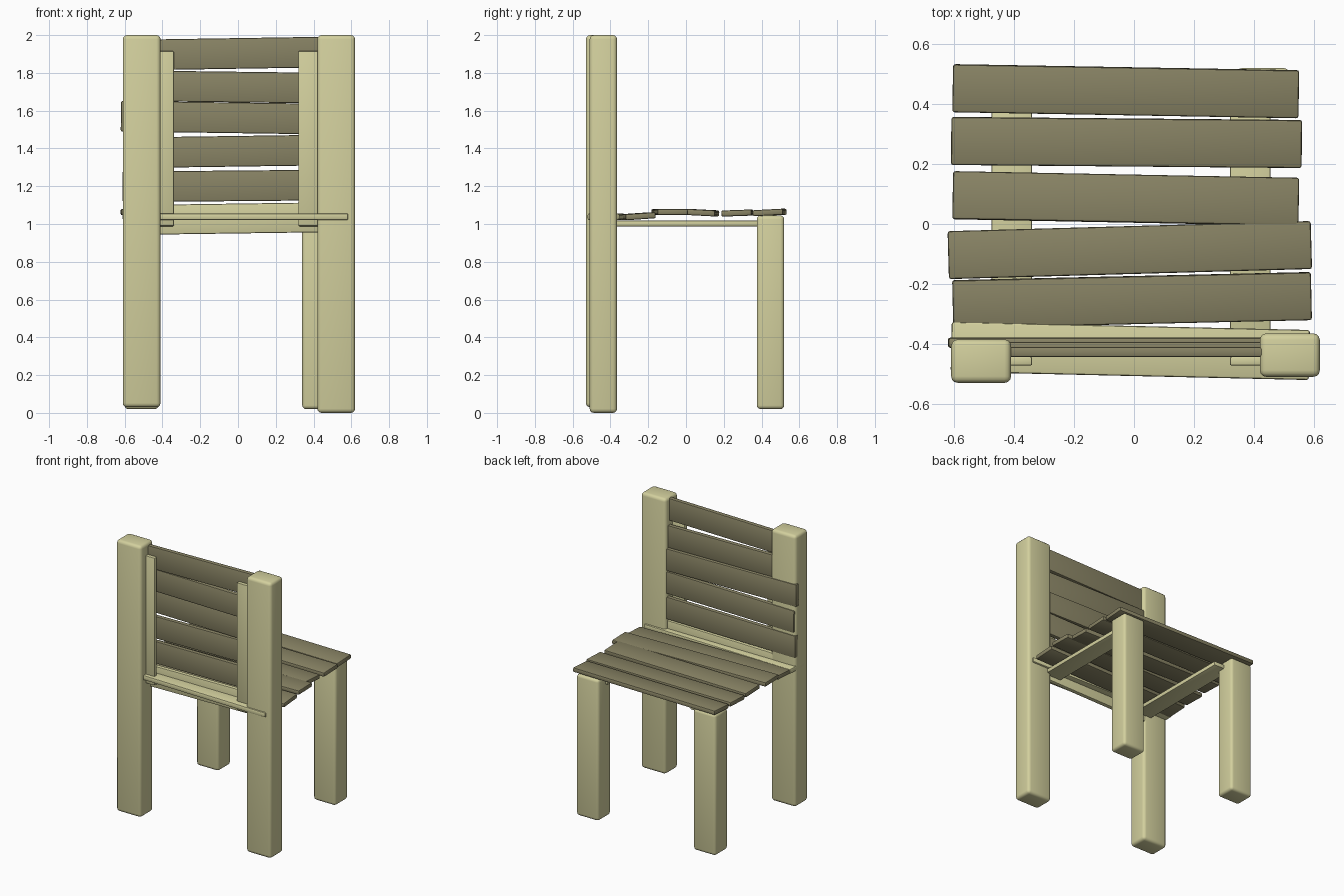
import bpy, math

if "Cube" in bpy.data.objects:
    bpy.data.objects.remove(bpy.data.objects["Cube"])


def material(name, rgb):
    m = bpy.data.materials.new(name)
    m.diffuse_color = (*rgb, 1)
    m.use_nodes = True
    m.node_tree.nodes["Principled BSDF"].inputs["Base Color"].default_value = m.diffuse_color
    return m


LIGHT = material("pale_wood", (0.65, 0.63, 0.34))
DARK = material("dark_wood", (0.25, 0.23, 0.13))


def board(name, x, y, z, mat, rot=(0, 0, 0), bevel=0.008, segs=2):
    """Rounded box spanning the given (min, max) ranges, turned in degrees."""
    spans = (x, y, z)
    bpy.ops.mesh.primitive_cube_add(
        size=1, location=[(a + b) / 2 for a, b in spans],
        rotation=[math.radians(r) for r in rot])
    ob = bpy.context.object
    ob.name = name
    ob.scale = [b - a for a, b in spans]
    bpy.ops.object.transform_apply(location=False, rotation=False, scale=True)
    mod = ob.modifiers.new("rounded_edges", 'BEVEL')
    mod.width, mod.segments = bevel, segs
    ob.data.materials.append(mat)
    bpy.ops.object.modifier_apply(modifier=mod.name)
    bpy.ops.object.shade_smooth_by_angle(angle=math.radians(40))
    return ob


# Tall back posts and short front legs
board("back_post_left", (-0.61, -0.41), (-0.53, -0.385), (0.03, 2.0), LIGHT, bevel=0.022, segs=3)
board("back_post_right", (0.42, 0.62), (-0.51, -0.365), (0.0, 2.0), LIGHT, bevel=0.022, segs=3)
board("front_leg_left", (-0.60, -0.42), (0.375, 0.52), (0.02, 1.045), LIGHT, bevel=0.02, segs=3)
board("front_leg_right", (0.34, 0.52), (0.375, 0.52), (0.02, 1.045), LIGHT, bevel=0.02, segs=3)

# Rails under the seat and battens behind the backrest
for side, x in (("left", (-0.475, -0.34)), ("right", (0.32, 0.455))):
    board("seat_rail_" + side, x, (-0.455, 0.44), (0.988, 1.018), LIGHT, bevel=0.005)
    board("back_batten_" + side, x, (-0.472, -0.443), (0.99, 1.915), LIGHT, bevel=0.005)

# Seat planks: x range, centre y, centre z, tilt about x, turn about z
seat = [
    ((-0.605, 0.55), 0.443, 1.061, 3, -1.0),
    ((-0.61, 0.56), 0.272, 1.058, 2, -0.5),
    ((-0.605, 0.55), 0.085, 1.060, -3, -1.1),
    ((-0.62, 0.592), -0.087, 1.063, 0, 1.6),
    ((-0.605, 0.592), -0.254, 1.041, 4, 1.3),
]
for i, (x, y, z, tilt, turn) in enumerate(seat):
    board(f"seat_plank_{i + 1}", x, (y - 0.08, y + 0.08), (z - 0.016, z + 0.016),
          DARK, (tilt, 0, turn))
board("rear_seat_plank", (-0.61, 0.585), (-0.507, -0.34), (1.021, 1.056), LIGHT, (0, 0, -1.3))

# Backrest slats: centre y, centre z, slope about y
back = [
    (-0.427, 1.903, -0.9),
    (-0.410, 1.725, 0.7),
    (-0.396, 1.562, 0.8),
    (-0.396, 1.385, -0.8),
    (-0.396, 1.202, -0.5),
]
for i, (y, z, slope) in enumerate(back):
    left = -0.62 if i == 2 else -0.612 if i == 4 else -0.60
    board(f"back_slat_{i + 1}", (left, 0.59), (y - 0.017, y + 0.017),
          (z - 0.081, z + 0.081), DARK, (0, slope, 0))

# Upright board joining the seat and the backrest
board("rear_apron", (-0.60, 0.59), (-0.42, -0.387), (0.95, 1.108), LIGHT, (0, -0.8, 0))
